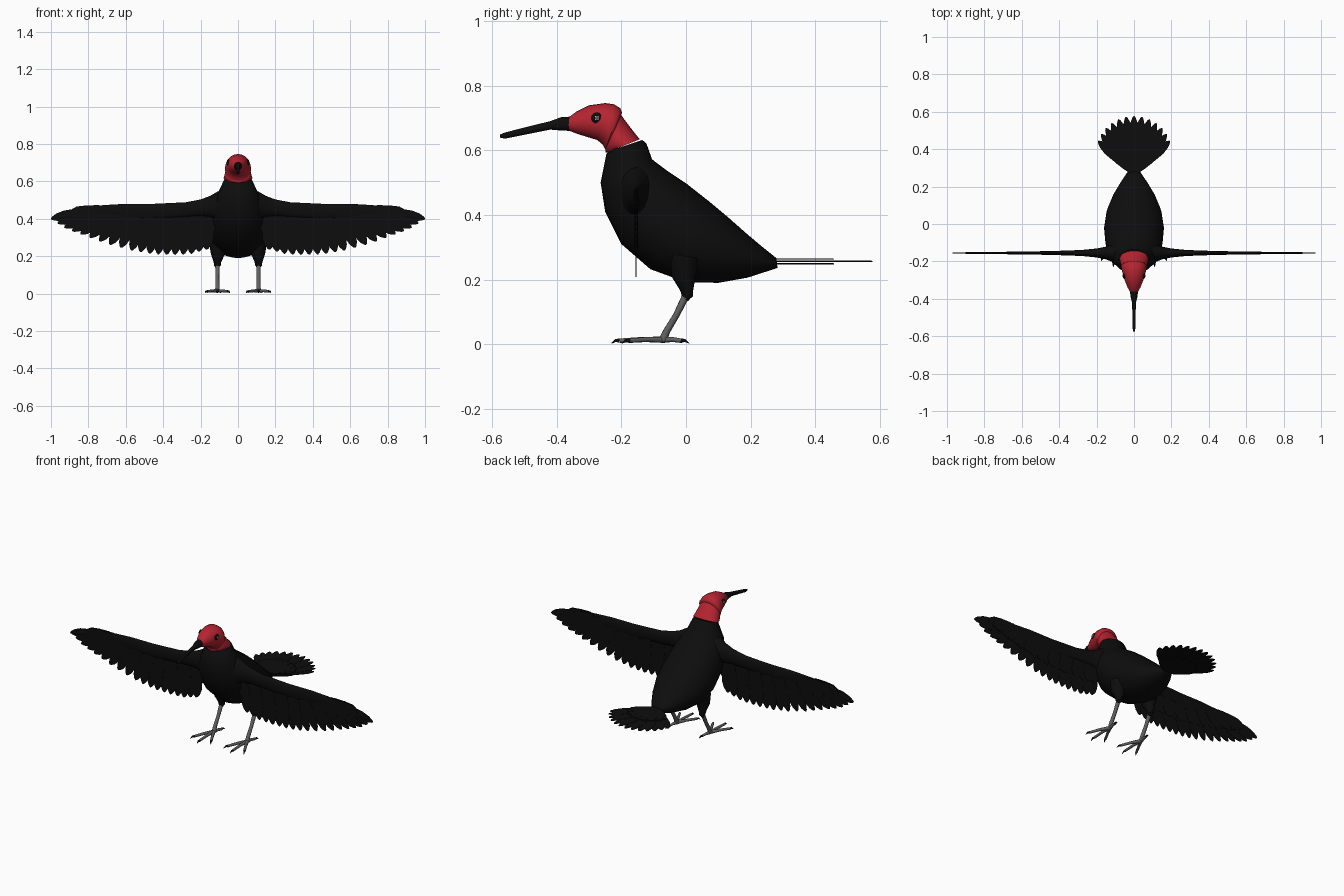
import bpy, bmesh, math
from mathutils import Vector as V

if "Cube" in bpy.data.objects:
    bpy.data.objects.remove(bpy.data.objects["Cube"])


def material(name, rgb):
    m = bpy.data.materials.new(name)
    m.use_nodes = True
    m.diffuse_color = (*rgb, 1)
    m.node_tree.nodes["Principled BSDF"].inputs["Base Color"].default_value = (*rgb, 1)
    return m


BLACK = material("black plumage", (0.004, 0.004, 0.004))
RED = material("red head", (0.46, 0.018, 0.03))
GREY = material("grey leg", (0.12, 0.12, 0.12))
WHITE = material("white eye", (0.75, 0.75, 0.72))


def finish(name, bm, mat, smooth=True):
    bmesh.ops.recalc_face_normals(bm, faces=bm.faces)
    me = bpy.data.meshes.new(name)
    bm.to_mesh(me)
    bm.free()
    me.materials.append(mat)
    ob = bpy.data.objects.new(name, me)
    bpy.context.collection.objects.link(ob)
    if smooth:
        bpy.ops.object.select_all(action="DESELECT")
        ob.select_set(True)
        bpy.context.view_layer.objects.active = ob
        bpy.ops.object.shade_smooth_by_angle(angle=math.radians(50))
    return ob


def loft(name, rings, mat, n=24):
    """Skin elliptical rings given as (centre, half axis, half axis)."""
    bm = bmesh.new()
    loops = []
    for c, a, b in rings:
        angles = [2 * math.pi * i / n for i in range(n)]
        loops.append([bm.verts.new(c + a * math.cos(t) + b * math.sin(t)) for t in angles])
    for p, q in zip(loops, loops[1:]):
        for i in range(n):
            j = (i + 1) % n
            bm.faces.new((p[i], p[j], q[j], q[i]))
    bm.faces.new(loops[0])
    bm.faces.new(loops[-1])
    return finish(name, bm, mat)


def profile_loft(name, sections, mat):
    """Sections: top y, top z, bottom y, bottom z, half width."""
    rings = []
    for ty, tz, by, bz, w in sections:
        top, bot = V((0, ty, tz)), V((0, by, bz))
        rings.append(((top + bot) / 2, V((w, 0, 0)), (top - bot) / 2))
    return loft(name, rings, mat)


def tube(name, pts, radii, mat, n=10):
    pts = [V(p) for p in pts]
    rings = []
    for i, (p, r) in enumerate(zip(pts, radii)):
        d = (pts[min(i + 1, len(pts) - 1)] - pts[max(i - 1, 0)]).normalized()
        side = d.cross(V((0.3, 0.2, 1))).normalized()
        rings.append((p, side * r, d.cross(side) * r))
    return loft(name, rings, mat, n)


def feather(bm, root, tip, width, normal, thick=0.003):
    """Thin pointed blade from root to tip."""
    root, tip, normal = V(root), V(tip), V(normal)
    side = (tip - root).cross(normal).normalized() * width / 2
    shape = [(0, 0.35), (0.4, 0.8), (0.72, 1), (0.88, 0.75), (0.97, 0.35), (1, 0.08)]
    outline = [(t, w) for t, w in shape] + [(t, -w) for t, w in reversed(shape)]
    loops = [[bm.verts.new(root.lerp(tip, t) + side * w + normal * o) for t, w in outline]
             for o in (-thick / 2, thick / 2)]
    lo, hi = loops
    bm.faces.new(lo)
    bm.faces.new(hi)
    for i in range(len(lo)):
        j = (i + 1) % len(lo)
        bm.faces.new((lo[i], lo[j], hi[j], hi[i]))


def along(keys, t):
    """Point at fraction t of a key list."""
    f = t * (len(keys) - 1)
    i = min(int(f), len(keys) - 2)
    return V(keys[i]).lerp(V(keys[i + 1]), f - i)


# Body, from neck to rump
profile_loft("body", [
    (-.135, .632, -.230, .600, .070), (-.122, .620, -.246, .590, .076),
    (-.105, .572, -.264, .500, .108), (-.06, .538, -.250, .410, .135),
    (0, .498, -.200, .310, .153), (.07, .443, -.110, .232, .160),
    (.13, .393, 0, .192, .147), (.19, .340, .10, .190, .115),
    (.24, .298, .19, .206, .075), (.28, .266, .283, .236, .032)], BLACK)

# Head: raised face hood over a narrower nape
profile_loft("head", [
    (-.372, .695, -.372, .665, .016), (-.34, .719, -.34, .652, .034),
    (-.30, .739, -.305, .641, .049), (-.25, .746, -.275, .632, .061),
    (-.222, .742, -.258, .618, .067), (-.203, .730, -.250, .603, .070),
    (-.198, .716, -.246, .603, .064)], RED)
profile_loft("nape", [
    (-.21, .722, -.250, .612, .062), (-.183, .685, -.249, .594, .070),
    (-.160, .655, -.240, .592, .075), (-.143, .634, -.228, .600, .077)], RED)

# Beak
profile_loft("beak", [
    (-.355, .704, -.355, .660, .022), (-.385, .703, -.385, .661, .019),
    (-.42, .690, -.42, .664, .011), (-.49, .673, -.49, .650, .008),
    (-.56, .655, -.56, .636, .007), (-.575, .649, -.575, .639, .004)], BLACK)

# Tail: long fan with shorter coverts above and below
bm = bmesh.new()
for layer, scale in ((0, 1), (-0.007, 0.62), (0.007, 0.62)):
    for i in range(13):
        t = i / 6 - 1
        ang = math.radians(47) * t
        length = (0.312 - 0.05 * t * t) * scale
        z = 0.256 + layer + 0.0012 * (i % 2)
        tip = (length * math.sin(ang), 0.265 + length * math.cos(ang), z)
        feather(bm, (0, 0.265, z), tip, 0.052 * (0.6 + 0.4 * scale), (0, 0, 1))
finish("tail", bm, BLACK, False)

WING_Y = -0.155
TIPS = [(.17, .235), (.26, .21), (.36, .207), (.46, .211), (.57, .23),
        (.70, .265), (.82, .31), (.92, .347), (1.0, .40)]
ROOTS = [(.14, .45), (.40, .45), (.60, .455), (.74, .462)]
ARM = [(.06, .56, .36, .075), (.11, .545, .39, .05), (.15, .522, .41, .034),
       (.20, .503, .415, .024), (.28, .488, .41, .016), (.45, .480, .40, .010),
       (.60, .480, .405, .008), (.72, .473, .42, .006), (.85, .450, .42, .004),
       (.97, .412, .398, .002)]

for s, label in ((1, "left"), (-1, "right")):
    # Wing arm along the leading edge
    loft(label + "_wing_arm", [
        (V((s * x, WING_Y, (a + b) / 2)), V((0, th, 0)), V((0, 0, (a - b) / 2)))
        for x, a, b, th in ARM], BLACK, 16)

    # Flight feathers and coverts
    bm = bmesh.new()
    count = 19
    for row, reach, width in ((0, 1, 0.062), (1, 0.62, 0.075), (-1, 0.62, 0.075)):
        for i in range(count):
            t = i / (count - 1)
            root, tip = along(ROOTS, t), along(TIPS, t)
            tip = root.lerp(tip, reach)
            y = WING_Y + row * 0.004 + 0.0015 * (i % 2)
            feather(bm, (s * root.x, y, root.y), (s * tip.x, y, tip.y),
                    width * (1 - 0.15 * t), (0, 1, 0), 0.002)
    finish(label + "_wing_feathers", bm, BLACK, False)

    # Eye: dark rim, white ball, grey pupil
    for part, x, r, mat in (("eye_rim", .0525, .017, BLACK), ("eye", .0545, .0135, WHITE),
                            ("pupil", .0595, .006, GREY)):
        bm = bmesh.new()
        bmesh.ops.create_uvsphere(bm, u_segments=16, v_segments=8, radius=r)
        for v in bm.verts:
            v.co = (s * x + v.co.x * 0.5, v.co.y - 0.276, v.co.z + 0.70)
        finish(label + "_" + part, bm, mat)

    # Leg
    hip = s * 0.11
    tube(label + "_thigh", [(s * .105, .0, .27), (s * .108, -.008, .21), (hip, .002, .175),
                            (hip, .004, .15), (hip, -.002, .138)],
         (.05, .037, .023, .018, .011), BLACK, 14)
    tube(label + "_shank", [(hip, .002, .155), (hip, -.03, .09), (hip, -.06, .04),
                            (hip, -.072, .012)], (.012, .010, .011, .013), GREY)

    # Toes with dark claws
    for k, (dx, dy) in enumerate(((0, -.135), (-.055, -.105), (.055, -.105), (.012, .055))):
        start = V((hip, -.07, .014))
        mid = start + V((dx * .5, dy * .5, .001))
        end = start + V((dx, dy, -.003))
        out = V((dx, dy, 0)).normalized()
        name = label + "_toe_" + str(k + 1)
        tube(name, [start, mid, end], (.010, .008, .007), GREY, 8)
        tube(name + "_claw", [end, end + out * .012 + V((0, 0, .001)), end + out * .026 - V((0, 0, .008))],
             (.007, .005, .001), BLACK, 8)
